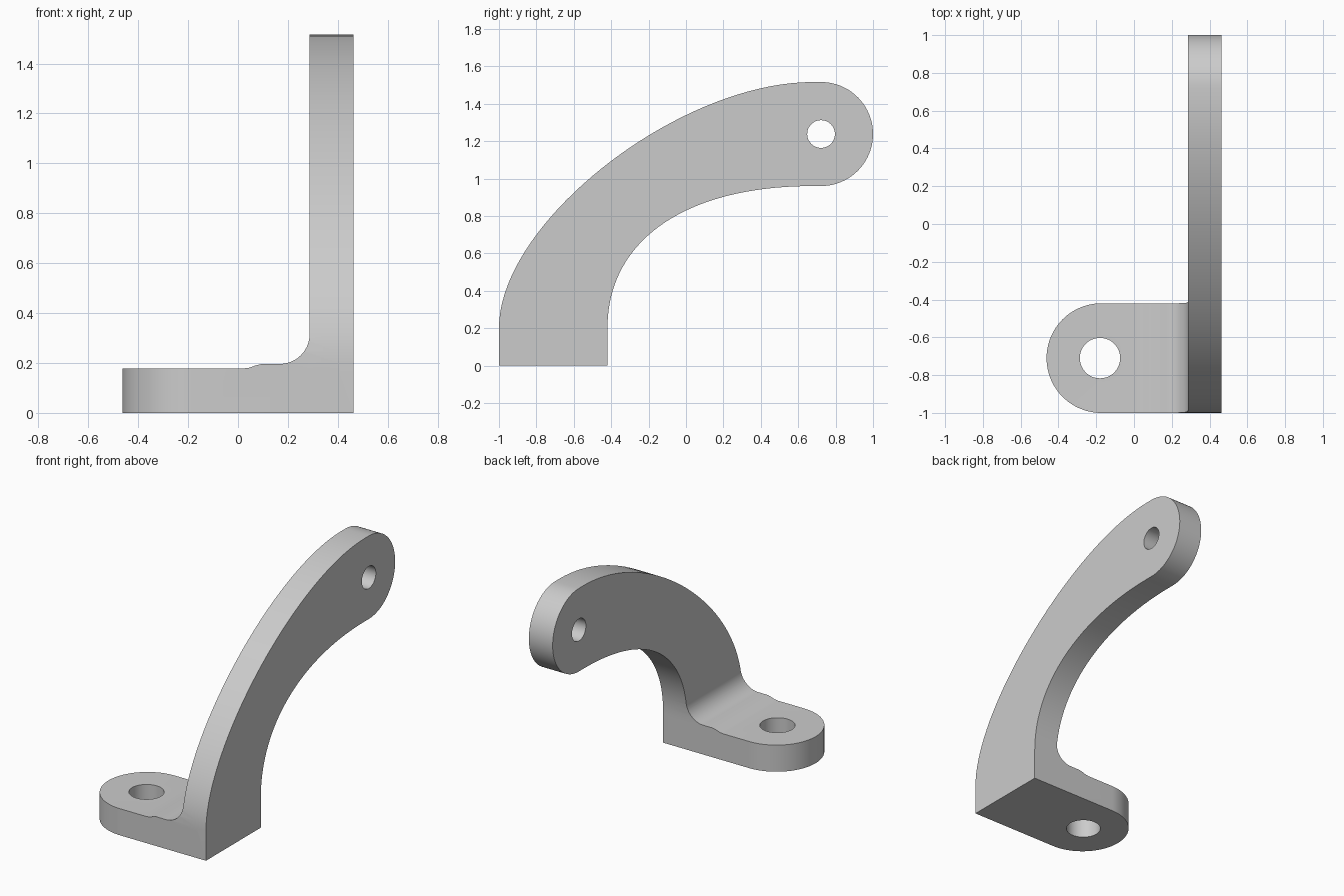
import bpy, bmesh, math
from mathutils import Vector
from mathutils.geometry import interpolate_bezier

cube = bpy.data.objects.get("Cube")
if cube:
    bpy.data.objects.remove(cube, do_unlink=True)

grey = bpy.data.materials.new("plain grey")
grey.use_nodes = True
colour = (0.6, 0.6, 0.6, 1)
grey.diffuse_color = colour
grey.node_tree.nodes["Principled BSDF"].inputs["Base Color"].default_value = colour


def arc(cx, cy, r, start, end, n):
    """Points on a circular arc, angles in degrees."""
    angles = [math.radians(start + (end - start) * i / n) for i in range(n + 1)]
    return [(cx + r * math.cos(a), cy + r * math.sin(a)) for a in angles]


def prism(name, outline, axis, low, high):
    """Extrude a 2D outline along one axis."""
    def place(p, d):
        co = list(p)
        co.insert("xyz".index(axis), d)
        return co
    bm = bmesh.new()
    face = bm.faces.new([bm.verts.new(place(p, low)) for p in outline])
    ext = bmesh.ops.extrude_face_region(bm, geom=[face])
    moved = [v for v in ext["geom"] if isinstance(v, bmesh.types.BMVert)]
    bmesh.ops.translate(bm, verts=moved, vec=place((0, 0), high - low))
    bmesh.ops.recalc_face_normals(bm, faces=bm.faces)
    mesh = bpy.data.meshes.new(name)
    bm.to_mesh(mesh)
    bm.free()
    mesh.materials.append(grey)
    ob = bpy.data.objects.new(name, mesh)
    bpy.context.collection.objects.link(ob)
    return ob


def combine(target, tool, operation):
    """Apply a boolean and discard the tool."""
    mod = target.modifiers.new("boolean", "BOOLEAN")
    mod.operation, mod.object, mod.solver = operation, tool, "EXACT"
    bpy.context.view_layer.objects.active = target
    bpy.ops.object.modifier_apply(modifier=mod.name)
    bpy.data.objects.remove(tool, do_unlink=True)


def sweep(start, end, k):
    """Curve leaving start vertically and reaching end horizontally."""
    (y0, z0), (y1, z1) = start, end
    pts = [(y0, z0), (y0, z0 + k * (z1 - z0)), (y1 - k * (y1 - y0), z1), (y1, z1)]
    return [p[:2] for p in interpolate_bezier(*[Vector((*p, 0)) for p in pts], 40)]


FRONT, BACK = -1.0, -0.42
INNER, OUTER = 0.287, 0.463
TIP_Y, TIP_Z, TIP_R = 0.722, 1.238, 0.278

# Curved arm side outline
outer = sweep((FRONT, 0.2), (0.68, TIP_Z + TIP_R), 0.43)
inner = sweep((BACK, 0.2), (0.68, TIP_Z - TIP_R), 0.62)
tip = arc(TIP_Y, TIP_Z, TIP_R, 90, -90, 40)
side = [(FRONT, 0)] + outer + tip + inner[::-1] + [(BACK, 0)]
bracket = prism("bracket", side, "x", INNER, OUTER)

# Foot plate with a rounded end
mid, radius = (FRONT + BACK) / 2, (BACK - FRONT) / 2
foot = arc(radius - OUTER, mid, radius, 90, 270, 48) + [(0.4, FRONT), (0.4, BACK)]
plate = prism("foot_plate", foot, "z", 0, 0.178)

# Fillet with a raised pad, trimmed to the arm outline
r = INNER - 0.167
section = ([(0.4, 0.1), (0.0, 0.1), (0.02, 0.178), (0.045, 0.181), (0.07, 0.190), (0.095, 0.196)]
           + arc(0.167, 0.196 + r, r, 270, 360, 20) + [(0.4, 0.196 + r)])
fillet = prism("fillet", section, "y", FRONT - 0.1, BACK + 0.1)
combine(fillet, prism("trim", side, "x", -0.2, 0.6), "INTERSECT")

combine(bracket, plate, "UNION")
combine(bracket, fillet, "UNION")

# Bolt holes
foot_hole = prism("foot_hole", arc(-0.18, mid, 0.107, 0, 352.5, 47), "z", -0.1, 0.5)
tip_hole = prism("tip_hole", arc(TIP_Y, TIP_Z, 0.074, 0, 352.5, 47), "x", 0, 1)
for hole in (foot_hole, tip_hole):
    combine(bracket, hole, "DIFFERENCE")

bpy.ops.object.select_all(action="DESELECT")
bracket.select_set(True)
bpy.context.view_layer.objects.active = bracket
bpy.ops.object.shade_smooth_by_angle(angle=math.radians(30))
